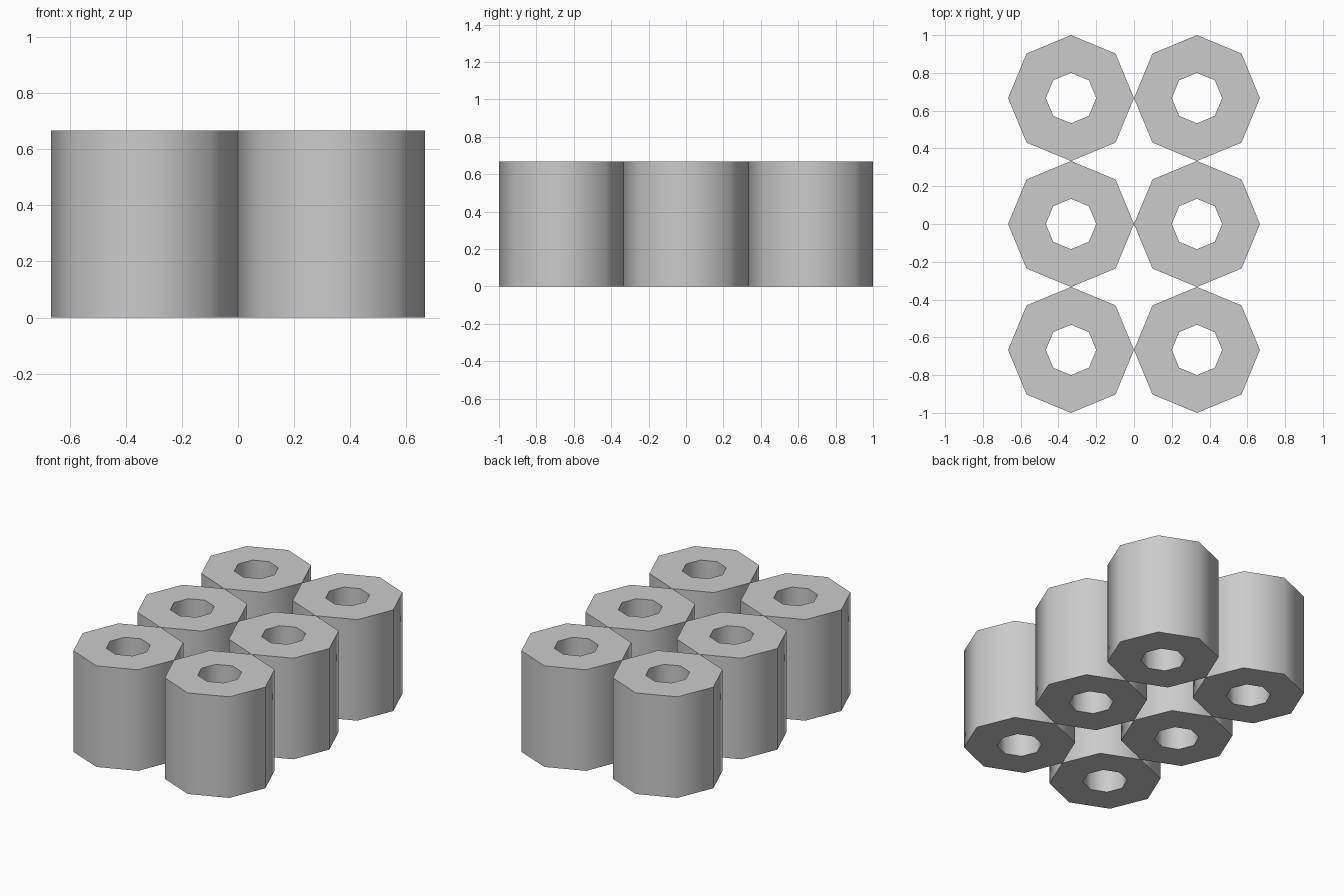
import bpy, bmesh, math

cube = bpy.data.objects.get("Cube")
if cube:
    bpy.data.objects.remove(cube, do_unlink=True)

OUTER, INNER, HEIGHT, SIDES = 1 / 3, 0.4 / 3, 2 / 3, 8

grey = bpy.data.materials.new("plain grey")
grey.use_nodes = True
colour = (0.6, 0.6, 0.6, 1)
grey.diffuse_color = colour
grey.node_tree.nodes["Principled BSDF"].inputs["Base Color"].default_value = colour


def ring(bm, radius, z):
    """Octagonal loop of vertices with a corner on the x axis."""
    angles = [math.tau * i / SIDES for i in range(SIDES)]
    return [bm.verts.new((radius * math.cos(a), radius * math.sin(a), z)) for a in angles]


def tube_mesh():
    """Thick-walled octagonal tube, open right through."""
    bm = bmesh.new()
    loops = [ring(bm, r, z) for r, z in
             ((OUTER, 0), (OUTER, HEIGHT), (INNER, HEIGHT), (INNER, 0))]
    # Outer wall, top rim, bore and bottom rim
    for k, low in enumerate(loops):
        high = loops[(k + 1) % len(loops)]
        for i in range(SIDES):
            j = (i + 1) % SIDES
            bm.faces.new((low[i], low[j], high[j], high[i]))
    bmesh.ops.recalc_face_normals(bm, faces=bm.faces)
    mesh = bpy.data.meshes.new("tube")
    bm.to_mesh(mesh)
    bm.free()
    mesh.materials.append(grey)
    return mesh


# Two columns of three touching tubes, sharing one mesh
mesh = tube_mesh()
tubes = []
for side, sx in (("left", 1), ("right", -1)):
    for row, sy in (("front", -1), ("middle", 0), ("back", 1)):
        tube = bpy.data.objects.new(f"{row}_{side}_tube", mesh)
        tube.location = (sx * OUTER, sy * 2 * OUTER, 0)
        bpy.context.collection.objects.link(tube)
        tubes.append(tube)

# Smooth walls, sharp rims
bpy.ops.object.select_all(action="DESELECT")
tubes[0].select_set(True)
bpy.context.view_layer.objects.active = tubes[0]
bpy.ops.object.shade_smooth_by_angle(angle=math.radians(60))
